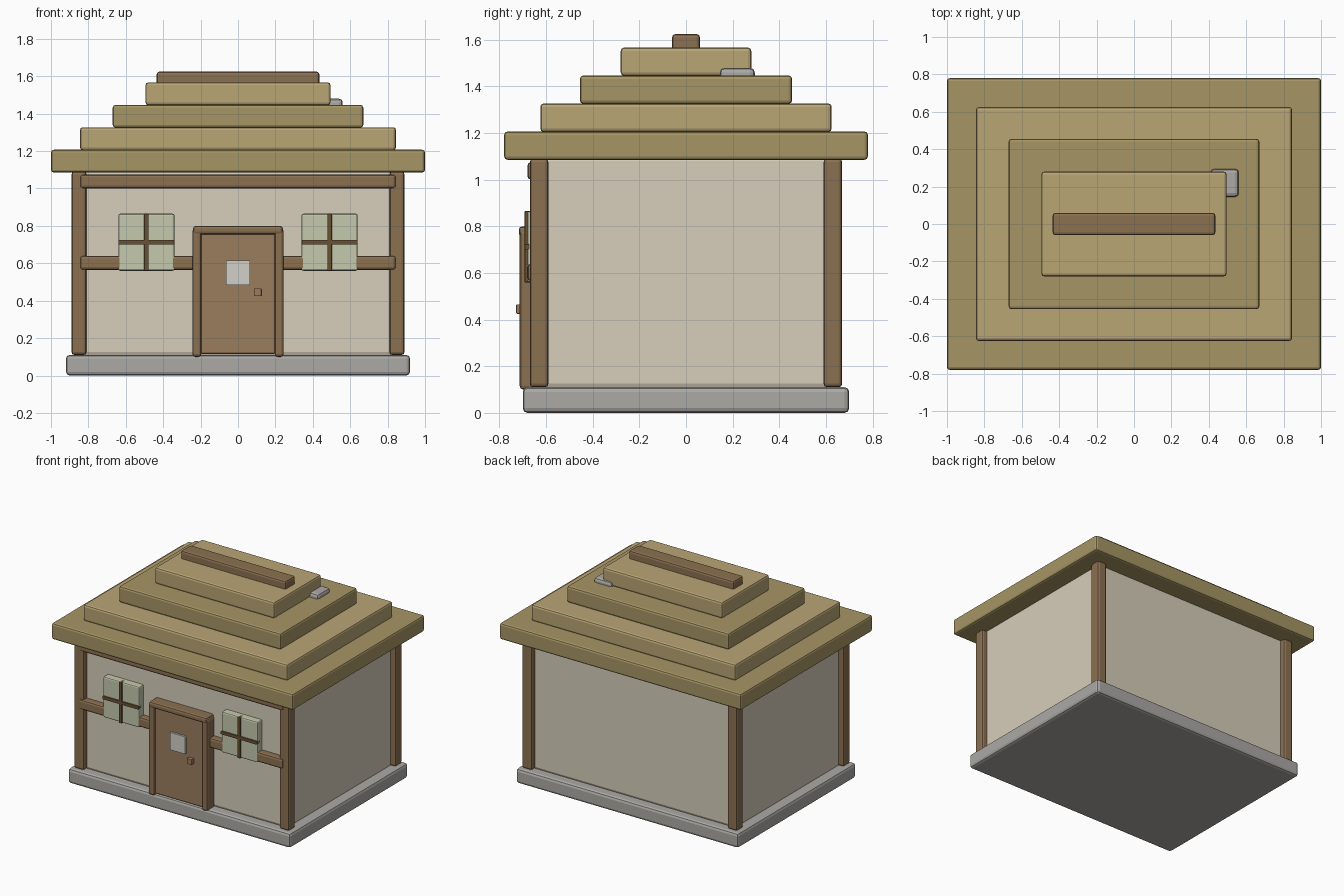
import bpy

if "Cube" in bpy.data.objects:
    bpy.data.objects.remove(bpy.data.objects["Cube"])


def material(name, r, g, b):
    # sRGB 0-255 to linear colour
    m = bpy.data.materials.new(name)
    m.diffuse_color = [*((c / 255) ** 2.2 for c in (r, g, b)), 1]
    m.use_nodes = True
    m.node_tree.nodes["Principled BSDF"].inputs["Base Color"].default_value = m.diffuse_color
    return m


STONE = material("stone", 170, 168, 164)
PLASTER = material("plaster", 214, 205, 186)
TIMBER = material("timber", 138, 112, 82)
DARK = material("dark_timber", 104, 82, 54)
DOOR = material("door_wood", 153, 124, 94)
GLASS = material("glass", 196, 200, 172)
PALE = material("pale_glass", 208, 207, 198)
THATCH = [material("thatch_dark", 165, 148, 100), material("thatch_light", 184, 164, 116)]


def box(name, x, y, z, mat, bevel=0.015):
    """Bevelled box from (min, max) ranges on each axis."""
    ranges = (x, y, z)
    bpy.ops.mesh.primitive_cube_add(size=1, location=[(a + b) / 2 for a, b in ranges])
    o = bpy.context.object
    o.name = name
    o.scale = [b - a for a, b in ranges]
    bpy.ops.object.transform_apply(location=False, rotation=False, scale=True)
    o.data.materials.append(mat)
    if bevel:
        mod = o.modifiers.new("bevel", 'BEVEL')
        mod.width = bevel
        mod.segments = 2
    return o


def span(c, half):
    return (c - half, c + half)


# Foundation and walls
box("foundation", span(0, 0.92), span(0, 0.70), (0, 0.11), STONE, 0.02)
box("walls", span(0, 0.85), span(0, 0.63), (0.105, 1.10), PLASTER, 0.02)

# Corner posts
for sx in (-1, 1):
    for sy in (-1, 1):
        box("corner_post", span(sx * 0.85, 0.04), span(sy * 0.63, 0.04), (0.11, 1.09), TIMBER)

# Front beams
for name, z in (("top_beam", (1.0, 1.075)), ("middle_beam", (0.565, 0.64))):
    box(name, span(0, 0.845), (-0.68, -0.61), z, TIMBER)

# Windows with crossing bars
for cx in (-0.49, 0.49):
    box("window_pane", span(cx, 0.15), (-0.681, -0.62), (0.56, 0.865), GLASS, 0.01)
    box("window_bar_vertical", span(cx, 0.012), (-0.692, -0.65), (0.56, 0.865), DARK, 0.003)
    box("window_bar_horizontal", span(cx, 0.15), (-0.692, -0.65), (0.70, 0.724), DARK, 0.003)

# Door, frame, small window and handle
box("door", span(0, 0.2), (-0.70, -0.61), (0.115, 0.765), DOOR, 0.01)
for sx in (-1, 1):
    box("door_jamb", span(sx * 0.22, 0.024), (-0.713, -0.61), (0.10, 0.785), TIMBER)
box("door_lintel", span(0, 0.24), (-0.717, -0.61), (0.755, 0.80), TIMBER)
box("door_window", span(0, 0.064), (-0.715, -0.69), (0.485, 0.615), PALE, 0)
box("door_handle", span(0.105, 0.02), (-0.728, -0.69), (0.425, 0.465), DOOR, 0.003)

# Stepped thatched roof
for i, (hx, hy) in enumerate(((1.0, 0.78), (0.845, 0.625), (0.67, 0.455), (0.495, 0.28))):
    z = 1.085 + 0.12 * i
    box("roof_tier_%d" % (i + 1), span(0, hx), span(0, hy), (z, z + 0.122), THATCH[i % 2])
box("roof_ridge", span(0, 0.435), span(0, 0.06), (1.55, 1.625), TIMBER)

# Stone chimney stub
box("chimney", (0.41, 0.56), (0.145, 0.295), (1.30, 1.48), STONE, 0.02)
